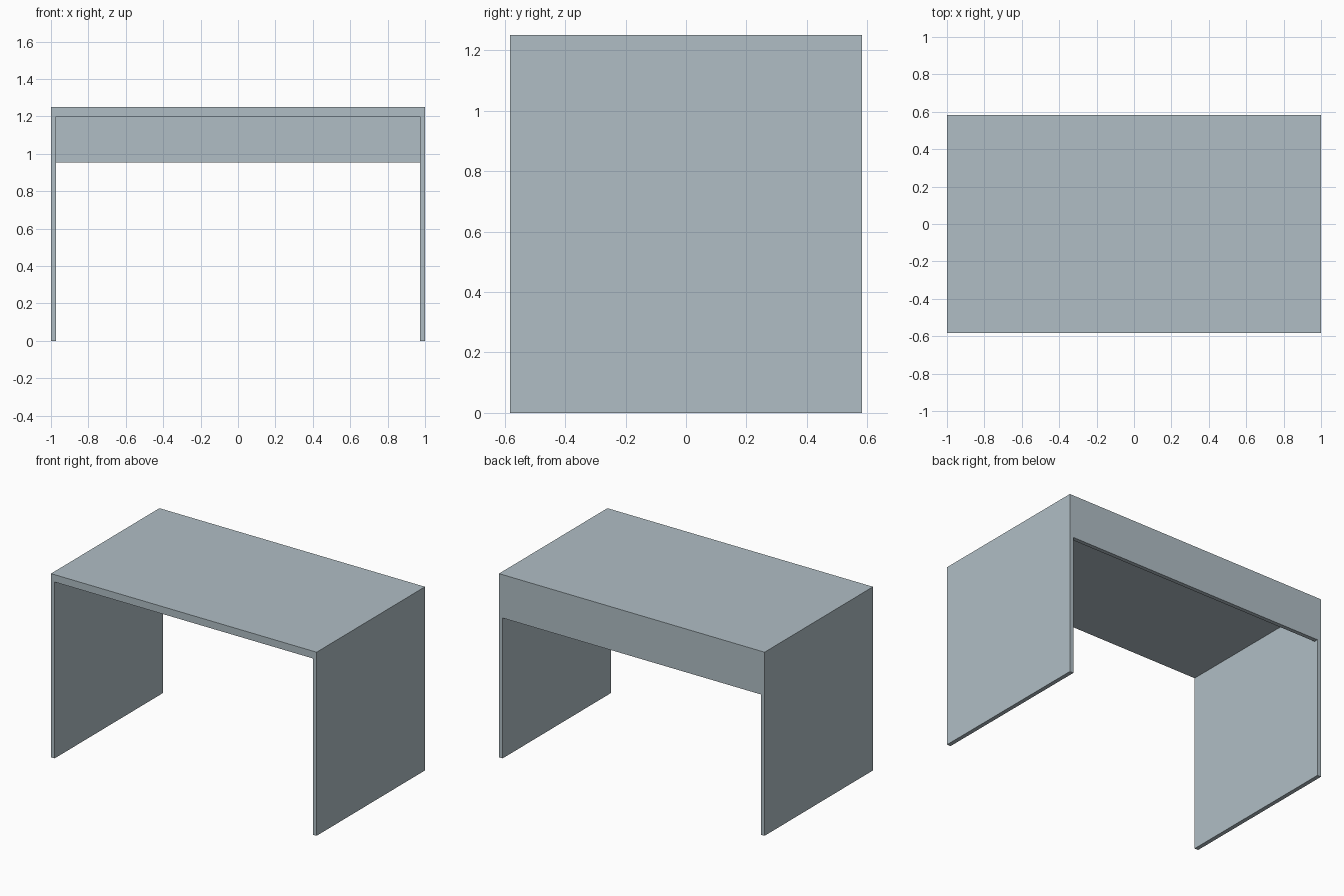
import bpy

cube = bpy.data.objects.get("Cube")
if cube:
    bpy.data.objects.remove(cube, do_unlink=True)

HALF_W, HALF_D, HEIGHT = 1.0, 0.583, 1.25
PANEL = 0.028          # side and back panel thickness
TOP = 0.05             # desktop thickness
RAIL_BOTTOM = 0.955    # lower edge of the back panel


def box(name, lo, hi):
    """Axis-aligned box between two corners."""
    bpy.ops.mesh.primitive_cube_add(size=1)
    ob = bpy.context.object
    ob.name = name
    for v in ob.data.vertices:
        v.co = [h if c > 0 else l for c, l, h in zip(v.co, lo, hi)]
    return ob


# Blue-grey finish
mat = bpy.data.materials.new("blue_grey")
mat.use_nodes = True
color = (0.434, 0.515, 0.558, 1)
mat.diffuse_color = color
mat.node_tree.nodes["Principled BSDF"].inputs["Base Color"].default_value = color

# Desk body: one solid with flush top, sides and back panel
desk = box("desk", (-HALF_W, -HALF_D, 0), (HALF_W, HALF_D, HEIGHT))
desk.data.materials.append(mat)

# Knee space under the top, and the opening below the back panel
inner = HALF_W - PANEL
cutters = [
    box("knee_space_cutter", (-inner, -1, -0.5), (inner, HALF_D - PANEL, HEIGHT - TOP)),
    box("rear_opening_cutter", (-inner, 0, -0.5), (inner, 1, RAIL_BOTTOM)),
]
bpy.context.view_layer.objects.active = desk
for cutter in cutters:
    cutter.data.materials.append(mat)
    mod = desk.modifiers.new(cutter.name, 'BOOLEAN')
    mod.operation = 'DIFFERENCE'
    mod.solver = 'EXACT'
    mod.object = cutter
    bpy.ops.object.modifier_apply(modifier=mod.name)
for cutter in cutters:
    bpy.data.objects.remove(cutter, do_unlink=True)
